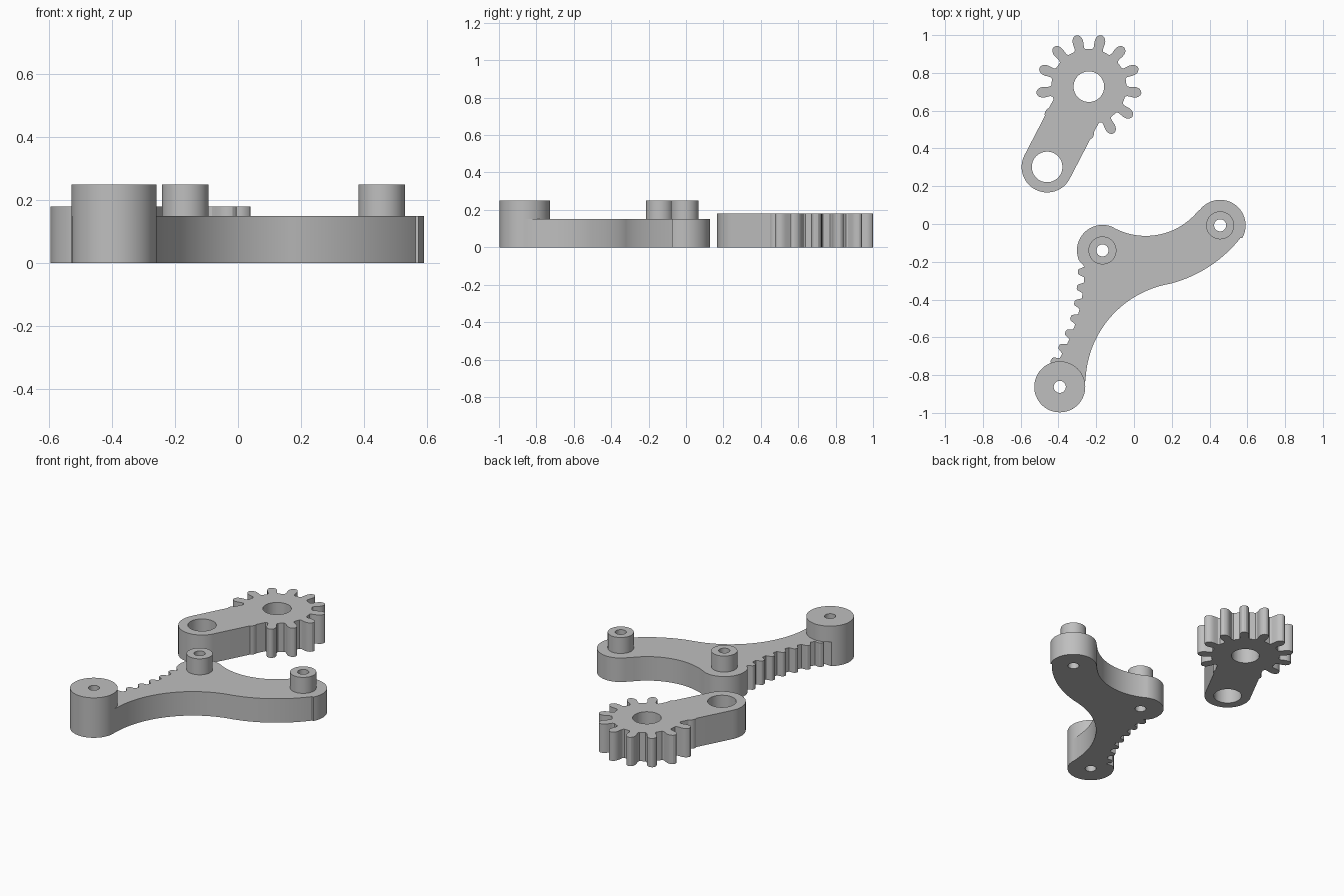
import bpy
import bmesh
from math import sin, cos, radians, atan2, tau
from mathutils import Vector

if "Cube" in bpy.data.objects:
    bpy.data.objects.remove(bpy.data.objects["Cube"])

grey = bpy.data.materials.new("light grey")
grey.diffuse_color = (0.52, 0.52, 0.52, 1)
grey.use_nodes = True
grey.node_tree.nodes["Principled BSDF"].inputs["Base Color"].default_value = grey.diffuse_color


def circle_arc(c, r, a0, a1, n=32):
    """Points on a circle from angle a0 to a1 (degrees)."""
    return [(c[0] + r * cos(radians(a0 + (a1 - a0) * i / n)),
             c[1] + r * sin(radians(a0 + (a1 - a0) * i / n))) for i in range(n + 1)]


def ring(c, r, n=64):
    return circle_arc(c, r, 0, 360, n)[:-1]


def arc3(a, m, b, n=28):
    """Arc through three points."""
    (ax, ay), (mx, my), (bx, by) = a, m, b
    d = 2 * (ax * (my - by) + mx * (by - ay) + bx * (ay - my))
    sa, sm, sb = ax * ax + ay * ay, mx * mx + my * my, bx * bx + by * by
    cx = (sa * (my - by) + sm * (by - ay) + sb * (ay - my)) / d
    cy = (sa * (bx - mx) + sm * (ax - bx) + sb * (mx - ax)) / d
    r = Vector((ax - cx, ay - cy)).length
    t0, t1 = atan2(ay - cy, ax - cx), atan2(by - cy, bx - cx)
    sweep = (t1 - t0) % tau
    if (atan2(my - cy, mx - cx) - t0) % tau > sweep:
        sweep -= tau
    return [(cx + r * cos(t0 + sweep * i / n), cy + r * sin(t0 + sweep * i / n))
            for i in range(n + 1)]


def extrude(name, loops, z0, z1):
    """Solid from an outline plus hole loops."""
    cu = bpy.data.curves.new(name, 'CURVE')
    cu.dimensions, cu.fill_mode, cu.extrude = '2D', 'BOTH', (z1 - z0) / 2
    for pts in loops:
        s = cu.splines.new('POLY')
        s.points.add(len(pts) - 1)
        for p, (x, y) in zip(s.points, pts):
            p.co = (x, y, 0, 1)
        s.use_cyclic_u = True
    ob = bpy.data.objects.new(name, cu)
    bpy.context.collection.objects.link(ob)
    bpy.ops.object.select_all(action='DESELECT')
    ob.select_set(True)
    bpy.context.view_layer.objects.active = ob
    bpy.ops.object.convert(target='MESH')
    ob = bpy.context.object
    bm = bmesh.new()
    bm.from_mesh(ob.data)
    bmesh.ops.translate(bm, verts=bm.verts, vec=(0, 0, (z0 + z1) / 2))
    bmesh.ops.remove_doubles(bm, verts=bm.verts, dist=1e-5)
    bmesh.ops.recalc_face_normals(bm, faces=bm.faces)
    bm.to_mesh(ob.data)
    bm.free()
    ob.data.materials.clear()
    ob.data.materials.append(grey)
    bpy.ops.object.shade_smooth_by_angle(angle=radians(25))
    return ob


def boolean(target, cutter, operation):
    mod = target.modifiers.new(operation.lower(), 'BOOLEAN')
    mod.operation, mod.object, mod.solver = operation, cutter, 'EXACT'
    bpy.context.view_layer.objects.active = target
    bpy.ops.object.modifier_apply(modifier=mod.name)
    bpy.data.objects.remove(cutter)


# --- Curved arm: three pivots joined by smooth arcs, with a rack on the left
low, mid, far = (-0.393, -0.862), (-0.167, -0.14), (0.456, -0.007)
R, HOLE, BOSS = 0.135, 0.032, 0.074
outline = circle_arc(low, R, 128, 368)
outline += arc3((-0.257, -0.841), (-0.119, -0.487), (0.188, -0.317))[1:]
outline += arc3((0.188, -0.317), (0.426, -0.206), (0.5635, -0.074))[1:]
outline += circle_arc(far, R, -30, 141)
outline += arc3((0.347, 0.079), (0.061, -0.063), (-0.114, -0.016))[1:]
outline += circle_arc(mid, R, 68, 203)

# rack teeth along a large shallow arc
centre, tip, root = (-1.214, -0.2275), 0.918, 0.952
for k in range(7):
    a = -1.6 - 5.1 * k
    for off, r in ((1.7, root), (0.9, tip + 0.004), (0.5, tip),
                   (-0.5, tip), (-0.9, tip + 0.004), (-1.7, root)):
        outline += circle_arc(centre, r, a + off, a + off, 1)[:1]
extrude("curved_arm", [outline] + [ring(c, HOLE) for c in (low, mid, far)], 0, 0.15)

# raised collars on the pivots
for name, c, r in (("low_collar", low, R), ("middle_collar", mid, BOSS),
                   ("far_collar", far, BOSS)):
    extrude(name, [ring(c, r), ring(c, HOLE)], 0.15, 0.25)

# --- Gear with a crank link
hub, end = Vector((-0.239, 0.727)), Vector((-0.46, 0.302))
side = [(0.197, 0.030), (0.207, 0.025), (0.222, 0.026), (0.238, 0.028),
        (0.254, 0.027), (0.268, 0.021), (0.277, 0.011)]
tooth = [(r, -w) for r, w in side] + [(0.28, 0)] + [(r, w) for r, w in side[::-1]]
gear_outline = []
for k in range(13):
    a = radians(-90) + tau * k / 13
    gear_outline += [(hub.x + r * cos(a) - w * sin(a), hub.y + r * sin(a) + w * cos(a))
                     for r, w in tooth]
gear = extrude("gear_crank", [gear_outline], 0, 0.18)

d = hub - end
ang = atan2(d.y, d.x) * 360 / tau
link = extrude("link", [circle_arc(end, R, ang + 90, ang + 270)
                        + circle_arc(hub, R, ang - 90, ang + 90)], 0, 0.18)
boolean(gear, link, 'UNION')
for c in (hub, end):
    boolean(gear, extrude("bore", [ring(c, 0.081)], -0.1, 0.3), 'DIFFERENCE')
bpy.ops.object.select_all(action='DESELECT')
gear.select_set(True)
bpy.context.view_layer.objects.active = gear
bpy.ops.object.shade_smooth_by_angle(angle=radians(25))
